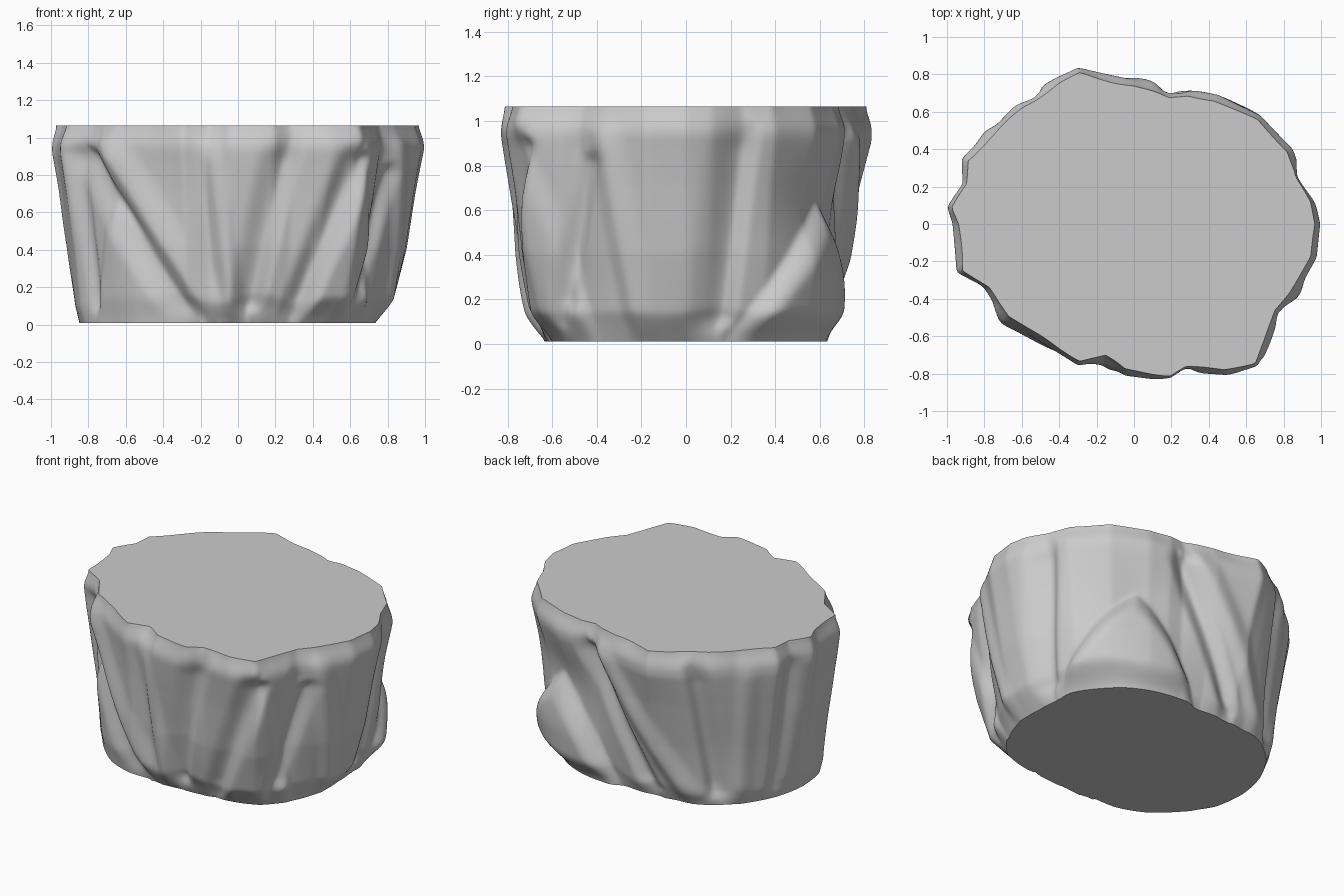
import bpy, bmesh, math
from mathutils import Vector, noise

if "Cube" in bpy.data.objects:
    bpy.data.objects.remove(bpy.data.objects["Cube"])

# Widest outline in plan, counter-clockwise from +x
WIDE = [(1.0, 0), (.97, .12), (.9, .25), (.85, .4), (.68, .58), (.45, .69), (.3, .715), (.19, .70),
        (0, .77), (-.3, .84), (-.42, .78), (-.62, .65), (-.85, .42), (-.92, .35), (-.92, .22),
        (-1.0, .09), (-.97, 0), (-.95, -.26), (-.80, -.35), (-.69, -.51), (-.3, -.76), (-.16, -.735),
        (-.05, -.81), (.2, -.84), (.3, -.795), (.5, -.81), (.67, -.77), (.72, -.65), (.78, -.48),
        (.86, -.38), (.98, -.18)]
# Foot outline radii every 15 degrees
FOOT = [.73, .74, .72, .70, .66, .62, .60, .63, .68, .76, .80, .83,
        .85, .85, .80, .76, .70, .64, .62, .64, .68, .75, .76, .75]
# Flare from foot (0) to widest outline (1) by height: steep front right, straighter back left
FLARE = [(-1, 0), (0, 0), (.13, .38), (.4, .65), (.7, .84), (.92, 1), (2, 1)]
FLARE_BACK = [(-1, 0), (0, 0), (.1, .2), (.4, .46), (.7, .76), (.9, 1), (2, 1)]

# Diagonal creases: angle0, z0, angle1, z1, height, width on lower-angle side, width on other side
CREASES = [
    (206, .90, 250, .03, -.05, .16, .06),
    (213, .96, 258, .03, .03, .06, .16),
    (257, 1.04, 268, .05, .03, .09, .10),
    (289, .98, 276, .12, -.055, .16, .09),
    (312, .88, 296, .06, -.06, .13, .065),
    (328, 1.0, 322, .2, -.02, .06, .10),
    (336, .95, 345, .05, .025, .07, .10),
    (332, .8, 318, .1, -.03, .06, .08),
    (17, .95, 12, .12, -.05, .18, .065),
    (82, .92, 126, .03, .035, .07, .14),
    (74, .9, 110, .06, -.05, .14, .06),
    (128, .95, 138, .1, -.05, .08, .12),
    (148, 1.0, 148, .05, .02, .06, .10),
    (166, .9, 163, .1, -.025, .06, .09),
    (199, .9, 203, .1, -.03, .06, .07),
]
# Pointed slabs leaning on the sides: left foot angle, peak angle, peak z, right foot angle, thickness, edge width
SLABS = [(14, 51, .63, 86, .09, .12), (203, 216, .66, 256, .02, .06), (296, 314, .85, 330, .03, .07)]
R = .8
H = 1.055


def smooth(t):
    t = max(0, min(1, t))
    return t * t * (3 - 2 * t)


def wrap(a):
    return (a + 180) % 360 - 180


def wide(deg):
    # Ray from the centre against each side of the plan polygon
    d = Vector((math.cos(math.radians(deg)), math.sin(math.radians(deg))))
    for p, q in zip(WIDE, WIDE[1:] + WIDE[:1]):
        p, q = Vector(p), Vector(q)
        a, b = p.x * d.y - p.y * d.x, q.x * d.y - q.y * d.x
        if a >= 0 >= b and a - b > 1e-9 and p.dot(d) > 0:
            return p.lerp(q, a / (a - b)).dot(d)
    return 1.0


def foot(deg):
    i, f = int(deg / 15) % 24, deg / 15 % 1
    return FOOT[i] + (FOOT[(i + 1) % 24] - FOOT[i]) * f


def lookup(table, z):
    for (z0, t0), (z1, t1) in zip(table, table[1:]):
        if z <= z1:
            return t0 + (t1 - t0) * (z - z0) / (z1 - z0)
    return 1


def crease(deg, z, c):
    a0, z0, a1, z1, h, wl, wr = c
    u, v = math.radians(wrap(deg - a0)) * R, z - z0
    du, dv = math.radians(a1 - a0) * R, z1 - z0
    t = max(0, min(1, (u * du + v * dv) / (du * du + dv * dv)))
    d = math.hypot(u - t * du, v - t * dv)
    side = -dv * u + du * v
    return h * smooth(1 - d / (wr if side > 0 else wl))


def slab(deg, z, s):
    a0, ap, zp, a1, h, edge = s
    u = wrap(deg - ap)
    half = ap - a0 if u < 0 else a1 - ap
    w = math.radians(half) * R
    d = (zp * (1 - (abs(u) / half) ** 1.3) - z) * w / math.hypot(w, zp)
    return h * math.sin(max(0, min(1, d / edge)) * math.pi / 2)


def radius(deg, z, w, f):
    a = math.radians(deg)
    ring = Vector((math.cos(a), math.sin(a), 0))
    n = noise.noise(ring * 3 + Vector((5, 2, 1)))
    back = smooth(.5 + .9 * math.cos(a - math.radians(138)))
    zz = z + .05 * n * smooth(z / .1) * (1 - z)
    t = lookup(FLARE, zz) * (1 - back) + lookup(FLARE_BACK, zz) * back
    r = f + (w - f) * t
    # Chipped rim
    r -= .034 * (1 + .5 * n) * smooth((z - .94) / .13)
    relief = sum(crease(deg, z, c) for c in CREASES) + sum(slab(deg, z, s) for s in SLABS)
    # Hollow above the large rear slab
    relief -= .05 * smooth(1 - abs(wrap(deg - 50)) / 32) * smooth(1 - abs(z - .6) / .35)
    relief += .012 * noise.noise(ring * 2.6 + Vector((0, 0, z * 2)))
    return r + relief * (.35 + .65 * smooth(z / .15)) * (1 - .85 * smooth((z - .85) / .2))


# Boulder: stacked rings with flat top and bottom
N, M = 400, 72
bm = bmesh.new()
angles = [360 * i / N for i in range(N)]
plan = [(wide(a), foot(a)) for a in angles]
rings = []
for j in range(M + 1):
    z = H * j / M
    ring = []
    for deg, (w, f) in zip(angles, plan):
        a, r = math.radians(deg), radius(deg, z, w, f)
        ring.append(bm.verts.new((r * math.cos(a), r * math.sin(a), .01 + z)))
    rings.append(ring)
for lo, hi in zip(rings, rings[1:]):
    for i in range(N):
        k = (i + 1) % N
        bm.faces.new((lo[i], lo[k], hi[k], hi[i]))
# Weather the side faces slightly so the creases read as worn stone
for _ in range(3):
    bmesh.ops.smooth_vert(bm, verts=[v for r in rings[1:-1] for v in r], factor=.5,
                          use_axis_x=True, use_axis_y=True, use_axis_z=True)
bm.faces.new(rings[-1])
bm.faces.new(rings[0][::-1])
mesh = bpy.data.meshes.new("boulder")
bm.to_mesh(mesh)
bm.free()
boulder = bpy.data.objects.new("boulder", mesh)
bpy.context.collection.objects.link(boulder)
bpy.context.view_layer.objects.active = boulder
boulder.select_set(True)
bpy.ops.object.shade_smooth_by_angle(angle=math.radians(38))
